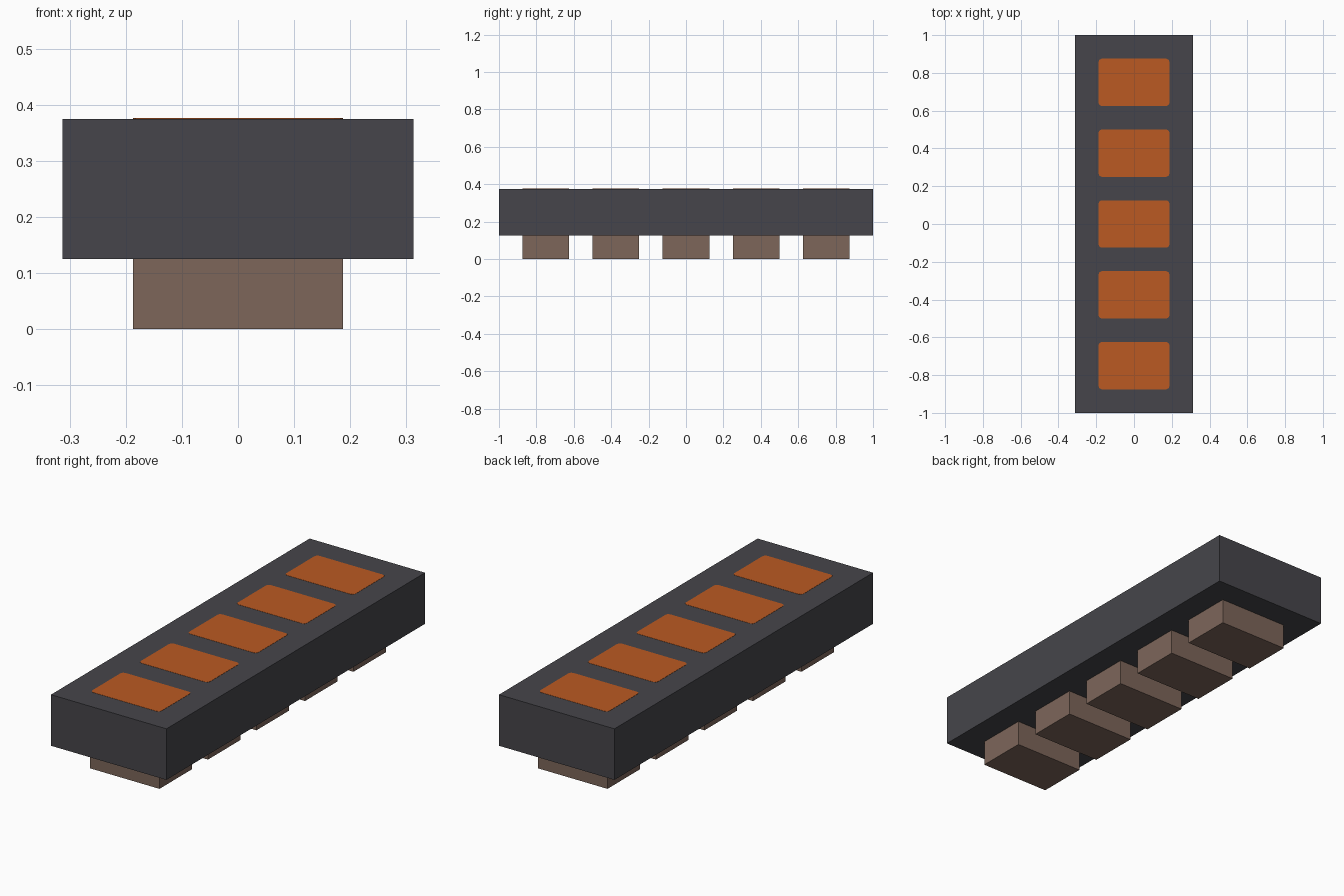
import bpy
import bmesh
from mathutils import Matrix, Vector

default_cube = bpy.data.objects.get("Cube")
if default_cube:
    bpy.data.objects.remove(default_cube, do_unlink=True)


def material(name, rgb):
    mat = bpy.data.materials.new(name)
    mat.use_nodes = True
    mat.diffuse_color = (*rgb, 1)
    mat.node_tree.nodes["Principled BSDF"].inputs["Base Color"].default_value = (*rgb, 1)
    return mat


def box(name, size, center, mat, corner=0):
    """Box with optionally chamfered vertical edges."""
    bm = bmesh.new()
    bmesh.ops.create_cube(bm, size=1, matrix=Matrix.Translation(center) @ Matrix.Diagonal((*size, 1)))
    if corner:
        upright = [e for e in bm.edges
                   if abs(e.verts[0].co.z - e.verts[1].co.z) > size[2] / 2]
        bmesh.ops.bevel(bm, geom=upright, offset=corner, segments=2, profile=0.5, affect='EDGES')
    mesh = bpy.data.meshes.new(name)
    bm.to_mesh(mesh)
    bm.free()
    mesh.materials.append(mat)
    obj = bpy.data.objects.new(name, mesh)
    bpy.context.collection.objects.link(obj)
    return obj


charcoal = material("charcoal", (0.061, 0.060, 0.069))
orange = material("orange", (0.497, 0.102, 0.016))
brown = material("brown", (0.205, 0.133, 0.102))

foot_height = 0.125
body_height = 0.25
top = foot_height + body_height

# Long slab
box("body", (0.625, 2, body_height), Vector((0, 0, foot_height + body_height / 2)), charcoal)

# Row of feet below, each matched by a painted panel on top
for i in range(5):
    y = (i - 2) * 0.375
    box(f"foot_{i + 1}", (0.375, 0.25, foot_height), Vector((0, y, foot_height / 2)), brown)
    box(f"top_panel_{i + 1}", (0.375, 0.25, 0.002), Vector((0, y, top)), orange, corner=0.016)
